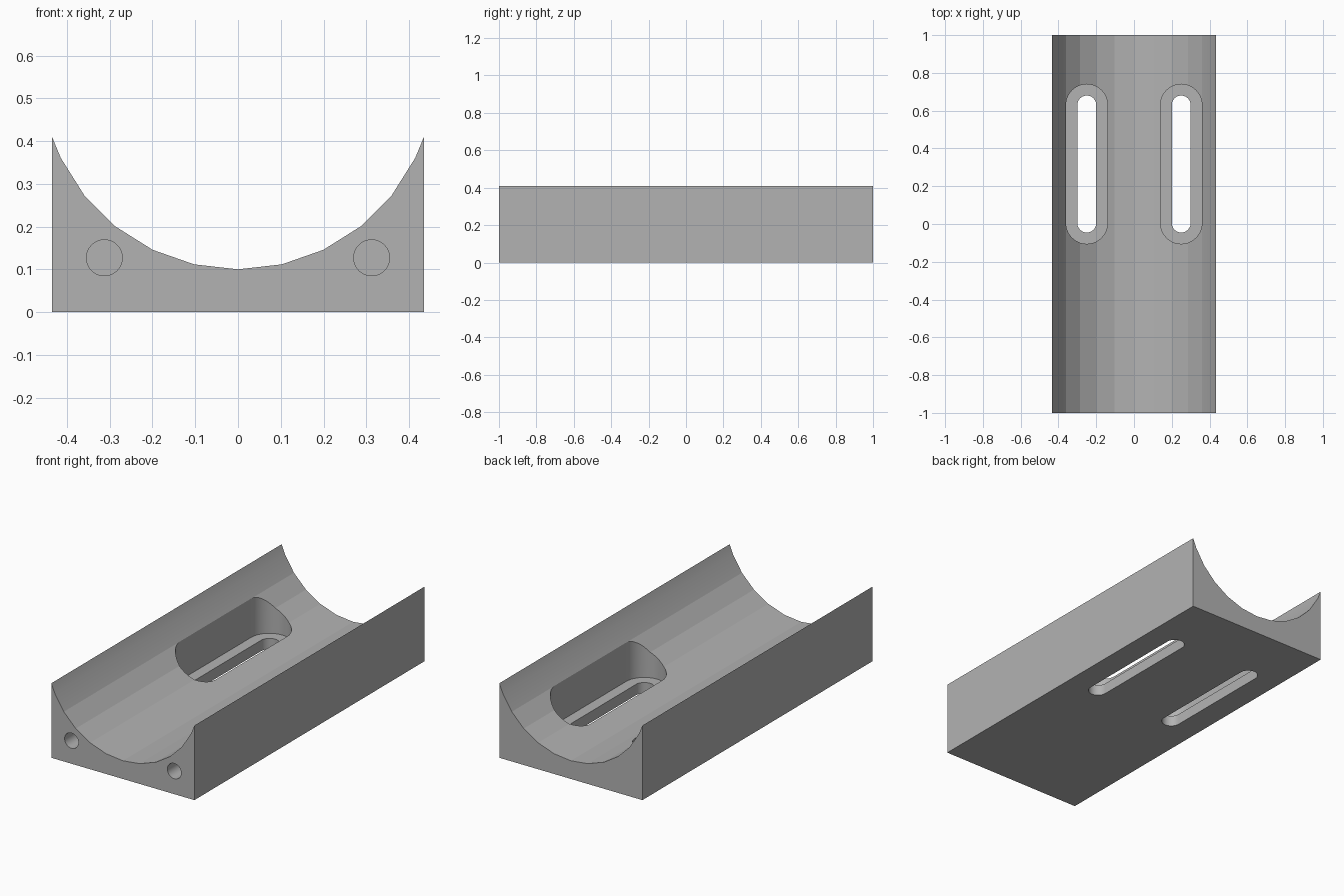
import bpy
import bmesh
from math import sin, cos, pi, radians
from mathutils import Vector

default = bpy.data.objects.get("Cube")
if default:
    bpy.data.objects.remove(default, do_unlink=True)

HALF_W, HALF_L, EDGE_H = 0.435, 1.0, 0.41
BOWL_R, BOWL_Z = 0.46, 0.56

grey = bpy.data.materials.new("plain grey")
grey.use_nodes = True
colour = (0.45, 0.45, 0.45, 1)
grey.diffuse_color = colour
grey.node_tree.nodes["Principled BSDF"].inputs["Base Color"].default_value = colour


def prism(name, points, offset):
    """Extrude a closed planar outline along an offset vector."""
    bm = bmesh.new()
    face = bm.faces.new([bm.verts.new(p) for p in points])
    out = bmesh.ops.extrude_face_region(bm, geom=[face])
    moved = [g for g in out["geom"] if isinstance(g, bmesh.types.BMVert)]
    bmesh.ops.translate(bm, verts=moved, vec=Vector(offset))
    bmesh.ops.recalc_face_normals(bm, faces=bm.faces)
    mesh = bpy.data.meshes.new(name)
    bm.to_mesh(mesh)
    bm.free()
    mesh.materials.append(grey)
    obj = bpy.data.objects.new(name, mesh)
    bpy.context.collection.objects.link(obj)
    return obj


def slot(name, x, radius, z0, z1, y0=0.005, y1=0.63, steps=20):
    """Upright round-ended slot."""
    pts = []
    for cy, start in ((y1, 0), (y0, pi)):
        for i in range(steps + 1):
            a = start + pi * i / steps
            pts.append((x + radius * cos(a), cy + radius * sin(a), z0))
    return prism(name, pts, (0, 0, z1 - z0))


def bore(name, x, z, radius, y0, depth, steps=40):
    """Round hole running along y."""
    pts = [(x + radius * cos(2 * pi * i / steps), y0,
            z + radius * sin(2 * pi * i / steps)) for i in range(steps)]
    return prism(name, pts, (0, depth, 0))


# Cradle body: rectangular block with a round trough along its length
step = 2 * pi / 28
trough = [(BOWL_R * sin(i * step), -HALF_L, BOWL_Z - BOWL_R * cos(i * step))
          for i in range(-5, 6)]
outline = [(-HALF_W, -HALF_L, 0), (-HALF_W, -HALF_L, EDGE_H), *trough,
           (HALF_W, -HALF_L, EDGE_H), (HALF_W, -HALF_L, 0)]
body = prism("cradle_body", outline, (0, 2 * HALF_L, 0))

# Recessed slots and blind end holes on both sides
cutters = []
for side, s in (("left", 1), ("right", -1)):
    cutters += [
        slot(side + "_recess_cutter", s * 0.25, 0.11, 0.06, 0.6),
        slot(side + "_slot_cutter", s * 0.25, 0.05, -0.1, 0.2),
        bore(side + "_hole_cutter", s * 0.3125, 0.127, 0.042, -HALF_L - 0.1, 0.4),
    ]

bpy.ops.object.select_all(action="DESELECT")
bpy.context.view_layer.objects.active = body
body.select_set(True)
for cutter in cutters:
    cutter.hide_render = True
    mod = body.modifiers.new(cutter.name, "BOOLEAN")
    mod.operation = "DIFFERENCE"
    mod.solver = "EXACT"
    mod.object = cutter
    bpy.ops.object.modifier_apply(modifier=mod.name)
for cutter in cutters:
    bpy.data.objects.remove(cutter, do_unlink=True)

# Smooth the slot ends and holes, keep the trough facets crisp
bpy.ops.object.shade_smooth_by_angle(angle=radians(11))
